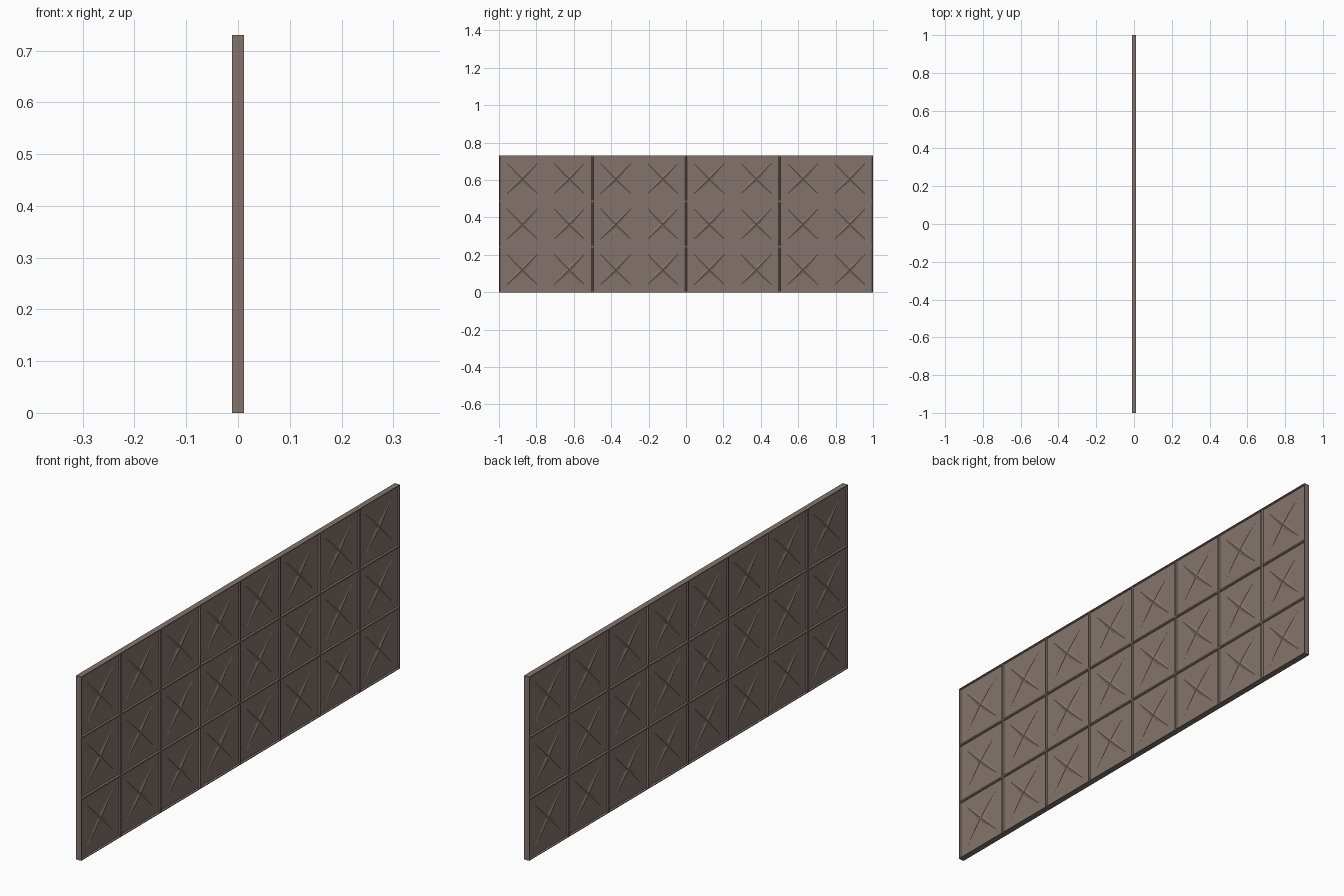
import bpy, bmesh, math
from mathutils import Vector

if "Cube" in bpy.data.objects:
    bpy.data.objects.remove(bpy.data.objects["Cube"])

COLS, ROWS = 8, 3
W, H, T = 2.0, 0.73, 0.0115       # length, height, half thickness
CW, CH = W / COLS, H / ROWS
FLOOR = T - 0.006                 # recessed panel face

mat = bpy.data.materials.new("brown")
mat.diffuse_color = (0.23, 0.175, 0.15, 1)
mat.use_nodes = True
mat.node_tree.nodes["Principled BSDF"].inputs["Base Color"].default_value = mat.diffuse_color


def finish(name, bm):
    bmesh.ops.recalc_face_normals(bm, faces=bm.faces)
    me = bpy.data.meshes.new(name)
    bm.to_mesh(me)
    bm.free()
    me.materials.append(mat)
    ob = bpy.data.objects.new(name, me)
    bpy.context.collection.objects.link(ob)
    m = ob.modifiers.new("both_sides", 'MIRROR')
    m.use_axis = (True, False, False)
    return ob


# Framed panel: grid of cells, each inset and sunk, rim extruded to the middle
bm = bmesh.new()
v = [[bm.verts.new((T, -W / 2 + i * CW, j * CH)) for j in range(ROWS + 1)]
     for i in range(COLS + 1)]
cells = [bm.faces.new((v[i][j], v[i + 1][j], v[i + 1][j + 1], v[i][j + 1]))
         for i in range(COLS) for j in range(ROWS)]
bm.normal_update()
rim = [e for e in bm.edges if e.is_boundary]
ext = bmesh.ops.extrude_edge_only(bm, edges=rim)
for g in ext["geom"]:
    if isinstance(g, bmesh.types.BMVert):
        g.co.x = 0
bmesh.ops.inset_individual(bm, faces=cells, thickness=0.004)
bmesh.ops.inset_individual(bm, faces=cells, thickness=0.003, depth=FLOOR - T)
finish("framed_panel", bm)

# Pressed cross ribs: four tapered ridges meeting in the middle of every cell
bm = bmesh.new()


def cross(cy, cz):
    rise = 0.005
    apex = bm.verts.new((FLOOR + rise, cy, cz))
    valley = [bm.verts.new((FLOOR - 0.0005, cy + r * math.cos(a), cz + r * math.sin(a)))
              for r, a in [(0.019, k * math.pi / 2) for k in range(4)]]
    for k in range(4):
        a = math.pi / 4 + k * math.pi / 2
        d = Vector((0, math.cos(a), math.sin(a)))
        s = Vector((0, -d.z, d.y))
        c = Vector((0, cy, cz))
        base = Vector((FLOOR - 0.0005, 0, 0))
        ridge = bm.verts.new(c + d * 0.10 + Vector((FLOOR + 0.002, 0, 0)))
        tip = bm.verts.new(c + d * 0.125 + base)
        l = bm.verts.new(c + d * 0.105 + s * 0.004 + base)
        r = bm.verts.new(c + d * 0.105 - s * 0.004 + base)
        right, left = valley[k], valley[(k + 1) % 4]
        bm.faces.new((apex, right, r, ridge))
        bm.faces.new((apex, ridge, l, left))
        bm.faces.new((ridge, r, tip))
        bm.faces.new((ridge, tip, l))


for i in range(COLS):
    for j in range(ROWS):
        cross(-W / 2 + (i + 0.5) * CW, (j + 0.5) * CH)
finish("cross_ribs", bm)
